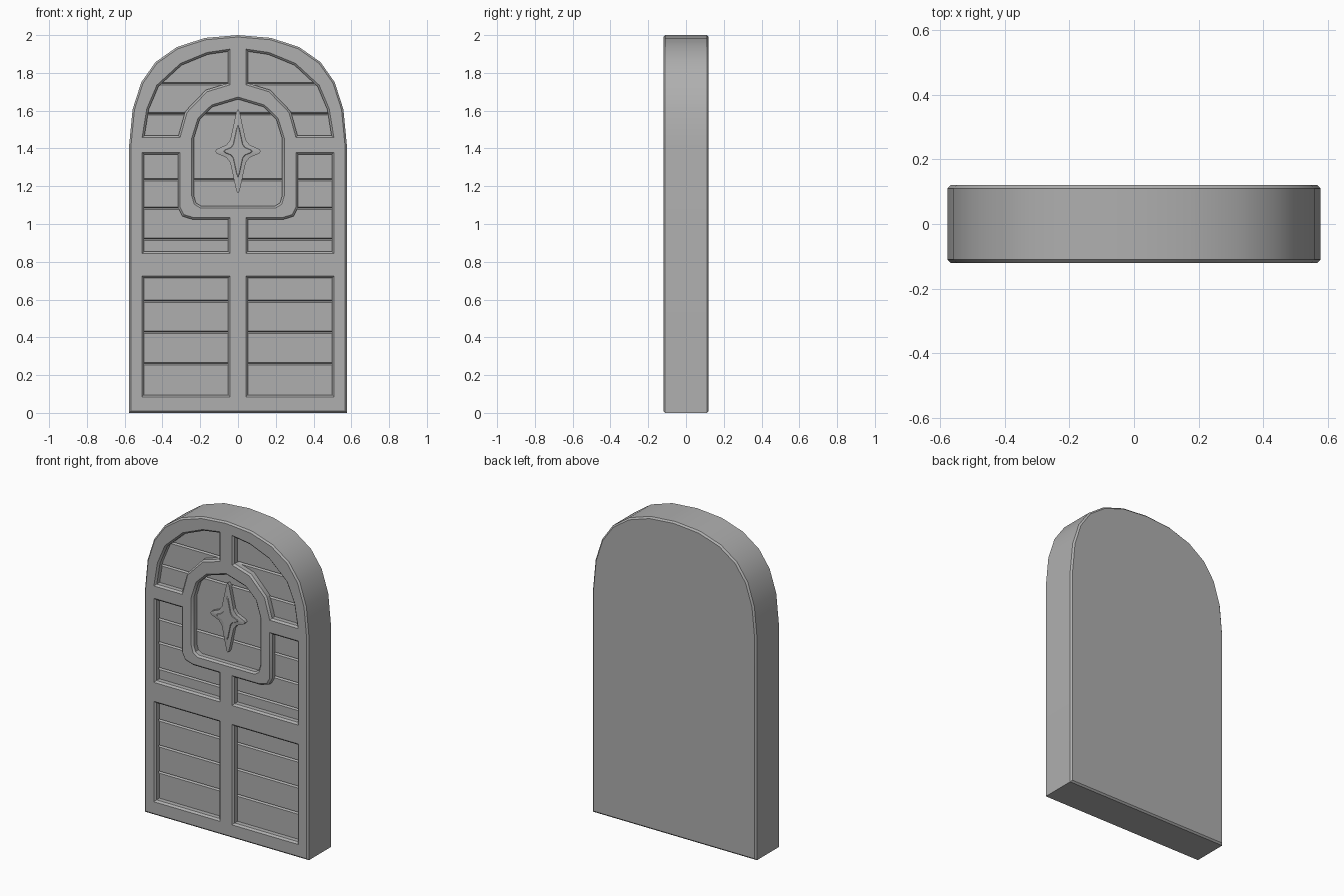
import bpy, bmesh
from mathutils import Vector

if "Cube" in bpy.data.objects:
    bpy.data.objects.remove(bpy.data.objects["Cube"])

FRONT, FLOOR, CH = -0.12, -0.08, 0.011

# Dark grey stone colour
stone = bpy.data.materials.new("dark_stone")
stone.diffuse_color = (.43, .43, .43, 1)
stone.use_nodes = True
stone.node_tree.nodes["Principled BSDF"].inputs["Base Color"].default_value = stone.diffuse_color


def offset(poly, d):
    """Grow (d > 0) or shrink (d < 0) an x-z polygon with mitred corners."""
    p = [Vector(q) for q in poly]
    n = len(p)
    area = sum(p[i - 1].x * p[i].y - p[i].x * p[i - 1].y for i in range(n))
    s = 1 if area > 0 else -1
    out = []
    for i in range(n):
        a = (p[i] - p[i - 1]).normalized()
        b = (p[(i + 1) % n] - p[i]).normalized()
        na, nb = Vector((a.y, -a.x)) * s, Vector((b.y, -b.x)) * s
        out.append(p[i] + (na + nb) * d / (1 + na.dot(nb)))
    return out


def loft(bm, layers):
    """Join matching x-z loops at given depths into a closed solid."""
    rings = [[bm.verts.new((q[0], y, q[1])) for q in loop] for y, loop in layers]
    n = len(rings[0])
    for r0, r1 in zip(rings, rings[1:]):
        for i in range(n):
            j = (i + 1) % n
            bm.faces.new((r0[i], r0[j], r1[j], r1[i]))
    bm.faces.new(rings[0])
    bm.faces.new(rings[-1])


def finish(bm, name):
    bmesh.ops.recalc_face_normals(bm, faces=bm.faces)
    me = bpy.data.meshes.new(name)
    bm.to_mesh(me)
    bm.free()
    me.materials.append(stone)
    ob = bpy.data.objects.new(name, me)
    bpy.context.collection.objects.link(ob)
    return ob


def mirrored(half):
    """Complete a right-hand outline whose last point lies on x = 0."""
    return half + [(-x, z) for x, z in reversed(half) if x > 0]


def cut(target, cutter):
    cutter.hide_render = True
    m = target.modifiers.new("cut", 'BOOLEAN')
    m.operation, m.solver, m.object = 'DIFFERENCE', 'EXACT', cutter
    bpy.context.view_layer.objects.active = target
    bpy.ops.object.modifier_apply(modifier=m.name)
    bpy.data.objects.remove(cutter)


# Arched slab with chamfered front and back rims
arch = mirrored([(.577, 0), (.577, 1.41), (.558, 1.607), (.512, 1.75),
                 (.437, 1.857), (.323, 1.937), (.175, 1.985), (0, 2)])
bm = bmesh.new()
loft(bm, [(-.12, offset(arch, -.01)), (-.11, arch), (.11, arch), (.12, offset(arch, -.01))])
door = finish(bm, "door_slab")

# Recessed panels on each side, and the central arched window niche
lower = [(.042, .085), (.508, .085), (.508, .724), (.042, .724)]
middle = [(.042, .844), (.508, .844), (.508, 1.379), (.307, 1.379),
          (.307, 1.09), (.287, 1.05), (.235, 1.034), (.042, 1.034)]
upper = [(.307, 1.457), (.508, 1.457), (.483, 1.61), (.43, 1.735), (.305, 1.85),
         (.164, 1.908), (.042, 1.926), (.042, 1.737), (.164, 1.70), (.27, 1.59)]
niche = mirrored([(.20, 1.085), (.232, 1.105), (.245, 1.15), (.245, 1.455),
                  (.212, 1.56), (.14, 1.63), (0, 1.672)])
polys = [niche] + [[(s * x, z) for x, z in p] for p in (lower, middle, upper) for s in (1, -1)]
bm = bmesh.new()
for p in polys:
    loft(bm, [(FRONT - .01, offset(p, .01)), (FRONT + CH, offset(p, -CH)), (FLOOR, offset(p, -CH))])
cut(door, finish(bm, "panel_cutter"))

# Narrow V grooves between the horizontal planks
bm = bmesh.new()
for z in (.261, .427, .592, .92, 1.084, 1.235, 1.583, 1.743):
    w = .52 if z < 1.5 else .5 if z < 1.7 else .43
    ends = [[bm.verts.new((x, y, z + dz)) for y, dz in
             ((FLOOR - .002, -.0075), (FLOOR - .002, .0075), (FLOOR + .013, 0))] for x in (-w, w)]
    for i in range(3):
        j = (i + 1) % 3
        bm.faces.new((ends[0][i], ends[0][j], ends[1][j], ends[1][i]))
    bm.faces.new(ends[0])
    bm.faces.new(ends[1])
cut(door, finish(bm, "groove_cutter"))

# Four-pointed star ornament with a slightly raised inner facet
quarter = [(.122, 0), (.112, .012), (.062, .033), (.041, .06), (.009, .208)]
top = quarter + [(0, .222)]
half = [(x, -z) for x, z in reversed(top[1:])] + top
star = half + [(-x, z) for x, z in reversed(half) if x > 0]


def scaled(k):
    return [(x * k, 1.385 + z * k) for x, z in star]


bm = bmesh.new()
loft(bm, [(FLOOR + .012, scaled(1)), (-.104, scaled(1)), (-.107, scaled(.62)), (-.111, scaled(.58))])
ornament = finish(bm, "star_ornament")

# Smooth arch with crisp edges; the star stays faceted
bpy.ops.object.select_all(action='DESELECT')
door.select_set(True)
bpy.context.view_layer.objects.active = door
bpy.ops.object.shade_smooth_by_angle()
